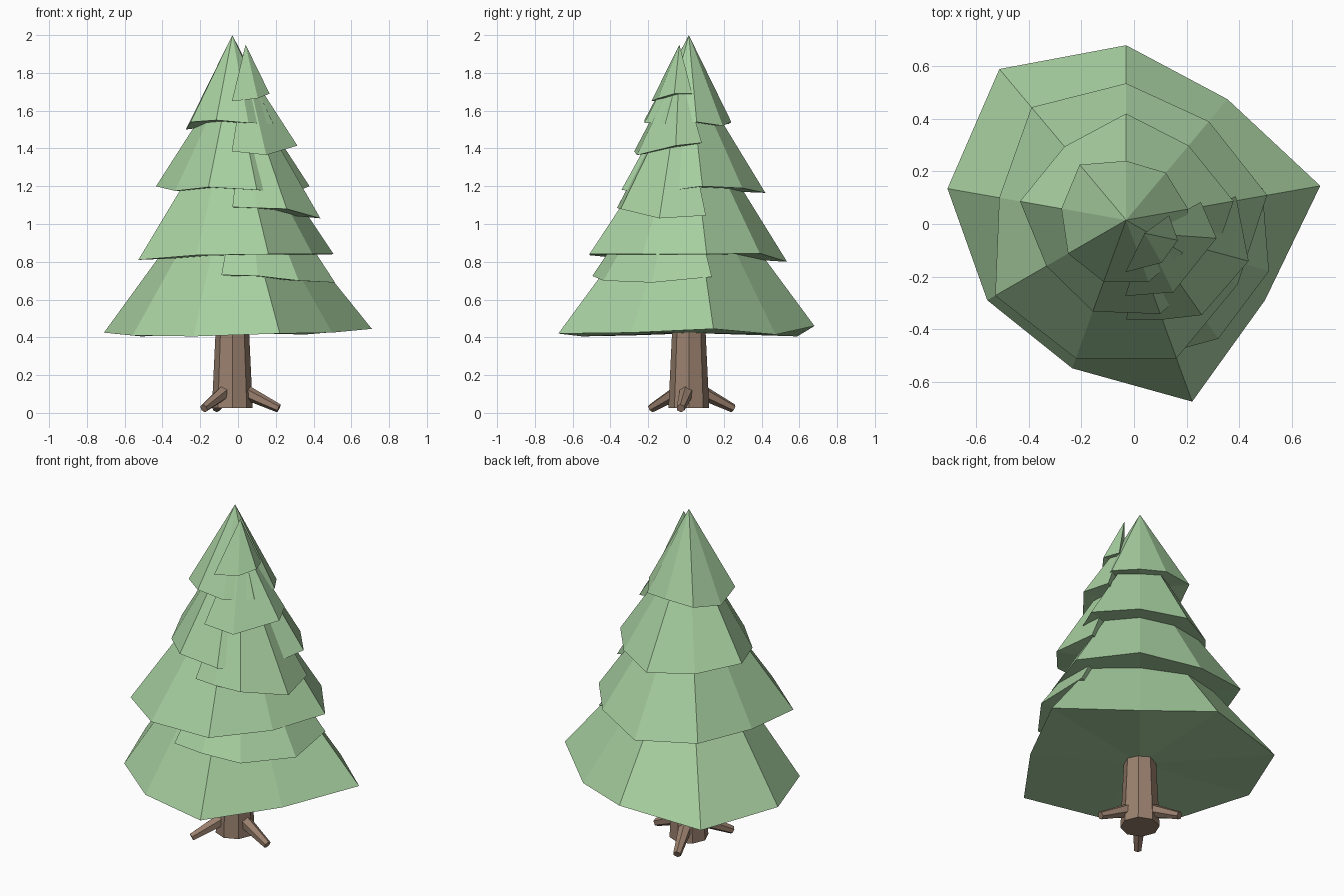
import bpy, bmesh, math
from mathutils import Vector

if "Cube" in bpy.data.objects:
    bpy.data.objects.remove(bpy.data.objects["Cube"])


def material(name, rgb):
    m = bpy.data.materials.new(name)
    m.diffuse_color = (*rgb, 1)
    m.use_nodes = True
    m.node_tree.nodes["Principled BSDF"].inputs["Base Color"].default_value = m.diffuse_color
    return m


GREEN = material("needle_green", (0.39, 0.63, 0.355))
BROWN = material("bark_brown", (0.32, 0.215, 0.155))


def finish(name, bm, mat):
    bmesh.ops.recalc_face_normals(bm, faces=bm.faces)
    me = bpy.data.meshes.new(name)
    bm.to_mesh(me)
    bm.free()
    me.materials.append(mat)
    ob = bpy.data.objects.new(name, me)
    bpy.context.collection.objects.link(ob)


def frustum(name, a, b, r1, r2, sides, mat):
    """Tapered prism from point a to point b."""
    a, b = Vector(a), Vector(b)
    bm = bmesh.new()
    bmesh.ops.create_cone(bm, cap_ends=True, segments=sides,
                          radius1=r1, radius2=r2, depth=(b - a).length)
    rot = (b - a).to_track_quat('Z', 'Y').to_matrix().to_4x4()
    bmesh.ops.transform(bm, matrix=rot, verts=bm.verts)
    bmesh.ops.translate(bm, vec=(a + b) / 2, verts=bm.verts)
    finish(name, bm, mat)


def skirt(name, centre, apex_z, rim, closed):
    """Uneven cone of branches; rim = (angle, radius, z). Open ones are wedges."""
    cx, cy = centre
    bm = bmesh.new()
    apex = bm.verts.new((cx, cy, apex_z))
    base = bm.verts.new((cx, cy, sum(p[2] for p in rim) / len(rim)))
    ring = []
    for ang, r, z in rim:
        t = math.radians(ang)
        ring.append(bm.verts.new((cx + r * math.cos(t), cy + r * math.sin(t), z)))
    n = len(ring)
    for i in range(n if closed else n - 1):
        p, q = ring[i], ring[(i + 1) % n]
        bm.faces.new((apex, p, q))
        bm.faces.new((base, q, p))
    if not closed:
        bm.faces.new((apex, base, ring[0]))
        bm.faces.new((apex, ring[-1], base))
    finish(name, bm, GREEN)


# main tiers: nine-sided, starting at the back and going clockwise
MAIN = (-0.03, 0.015)
tiers = [
    (1.36, (.665, .60, .75, .61, .735, .60, .61, .69, .75),
     (.46, .415, .445, .425, .42, .405, .41, .425, .405)),
    (1.64, (.52, .49, .545, .49, .56, .56, .575, .49, .56),
     (.80, .845, .84, .84, .84, .835, .81, .83, .84)),
    (1.83, (.405, .37, .415, .37, .38, .37, .35, .41, .365),
     (1.165, 1.19, 1.20, 1.165, 1.18, 1.195, 1.175, 1.20, 1.17)),
    (2.00, (.225, .235, .24, .25, .25, .25, .255, .25, .275),
     (1.54, 1.52, 1.54, 1.53, 1.535, 1.55, 1.54, 1.50, 1.53)),
]
for k, (top, radii, heights) in enumerate(tiers):
    rim = [(90 - 40 * i, r, z) for i, (r, z) in enumerate(zip(radii, heights))]
    skirt(f"branch_tier_{k + 1}", MAIN, top, rim, True)

# smaller wedge tiers overlapping on the front right
SIDE = (0.04, -0.035)
wedges = [
    (1.42, [(-106, .465, .73), (-82, .465, .725), (-55, .49, .70), (-17, .495, .69), (21, .48, .72)]),
    (1.72, [(-102, .335, 1.09), (-80, .335, 1.085), (-55, .38, 1.08), (-15, .41, 1.03), (22, .375, 1.045)]),
    (1.84, [(-107, .25, 1.385), (-64, .25, 1.365), (-4, .275, 1.415), (29, .245, 1.43)]),
    (1.95, [(-116, .165, 1.65), (-60, .13, 1.665), (-12, .13, 1.69), (36, .115, 1.69)]),
]
for k, (top, rim) in enumerate(wedges):
    skirt(f"side_branch_tier_{k + 1}", SIDE, top, rim, False)

# trunk and three roots
cx, cy = MAIN
frustum("trunk", (cx, cy, 0.025), (cx, cy, 0.55), 0.108, 0.083, 8, BROWN)
for i, ang in enumerate((-10, 110, 233)):
    c, s = math.cos(math.radians(ang)), math.sin(math.radians(ang))
    frustum(f"root_{i + 1}", (cx + .06 * c, cy + .06 * s, 0.115),
            (cx + .25 * c, cy + .25 * s, 0.024), 0.04, 0.023, 6, BROWN)
